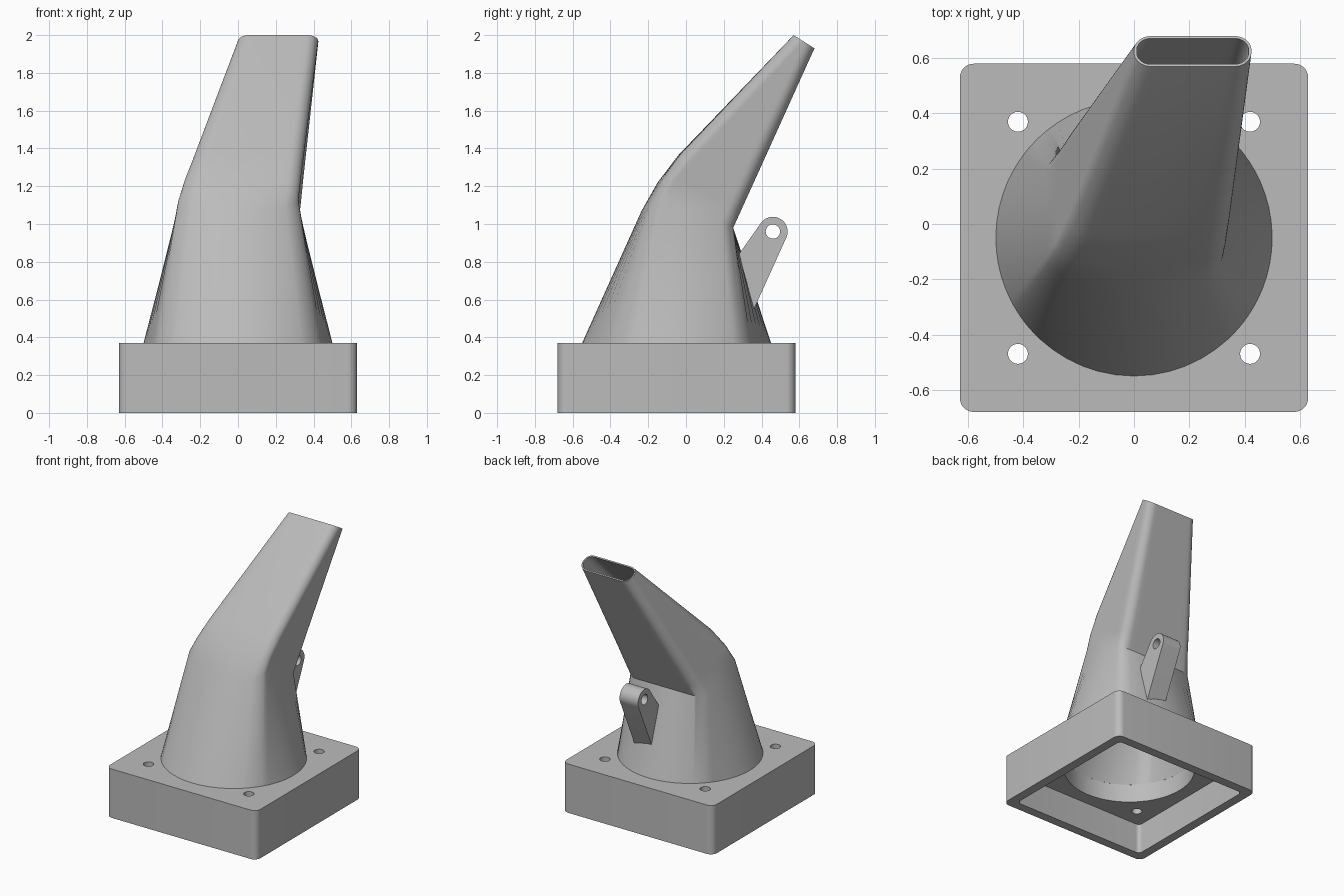
import bpy, bmesh, math
from mathutils import Vector

cube = bpy.data.objects.get("Cube")
if cube:
    bpy.data.objects.remove(cube, do_unlink=True)

grey = bpy.data.materials.new("plain grey")
grey.use_nodes = True
COLOUR = (0.5, 0.5, 0.5, 1)
grey.diffuse_color = COLOUR
grey.node_tree.nodes["Principled BSDF"].inputs["Base Color"].default_value = COLOUR

CY = -0.05          # centre of the base in y


def make(name, bm, angle=30):
    """Turn a bmesh into a smooth-shaded object with sharp edges kept."""
    bmesh.ops.remove_doubles(bm, verts=bm.verts, dist=1e-5)
    bmesh.ops.recalc_face_normals(bm, faces=bm.faces)
    mesh = bpy.data.meshes.new(name)
    bm.to_mesh(mesh)
    bm.free()
    mesh.materials.append(grey)
    obj = bpy.data.objects.new(name, mesh)
    bpy.context.collection.objects.link(obj)
    smooth(obj, angle)
    return obj


def smooth(obj, angle=30):
    bpy.ops.object.select_all(action='DESELECT')
    obj.select_set(True)
    bpy.context.view_layer.objects.active = obj
    bpy.ops.object.shade_smooth_by_angle(angle=math.radians(angle))


def prism(name, points, offset):
    """Extrude a closed outline of 3D points."""
    bm = bmesh.new()
    face = bm.faces.new([bm.verts.new(p) for p in points])
    out = bmesh.ops.extrude_face_region(bm, geom=[face])
    moved = [g for g in out["geom"] if isinstance(g, bmesh.types.BMVert)]
    bmesh.ops.translate(bm, verts=moved, vec=offset)
    return make(name, bm)


def arc(cx, cy, r, a0, a1, n):
    steps = [math.radians(a0 + (a1 - a0) * i / n) for i in range(n + 1)]
    return [(cx + r * math.cos(a), cy + r * math.sin(a)) for a in steps]


def circle(cx, cy, r, n=64):
    return arc(cx, cy, r, 0, 360, n)[:-1]


def rounded_rect(w, h, r, n=8):
    """Counter-clockwise outline with half sizes w, h."""
    pts = []
    for i, (sx, sy) in enumerate([(1, 1), (-1, 1), (-1, -1), (1, -1)]):
        pts += arc(sx * (w - r), sy * (h - r), r, 90 * i, 90 * i + 90, n)
    return pts


def cut(obj, cutters):
    """Subtract each cutter and remove it."""
    for cutter in cutters:
        cutter.hide_render = True
        mod = obj.modifiers.new("cut", 'BOOLEAN')
        mod.operation, mod.solver, mod.object = 'DIFFERENCE', 'EXACT', cutter
        bpy.context.view_layer.objects.active = obj
        bpy.ops.object.modifier_apply(modifier=mod.name)
        bpy.data.objects.remove(cutter, do_unlink=True)
    smooth(obj)


def flat(points, z, dy=0.0):
    return [(x, y + dy, z) for x, y in points]


# Base: open-bottomed box with a round opening and four screw holes
base = prism("base", flat(rounded_rect(0.63, 0.63, 0.05), 0, CY), (0, 0, 0.37))
cutters = [
    prism("cavity_cutter", flat(rounded_rect(0.56, 0.56, 0.03), -0.1, CY), (0, 0, 0.33)),
    prism("opening_cutter", flat(circle(0, CY, 0.46), 0.1), (0, 0, 0.4)),
]
for sx in (-1, 1):
    for sy in (-1, 1):
        hole = circle(sx * 0.42, CY + sy * 0.42, 0.036, 32)
        cutters.append(prism("screw_cutter", flat(hole, 0.1), (0, 0, 0.4)))
cut(base, cutters)


# Duct: lofted from a circle to a tilted slot, then back down the inside
def section(x0, x1, front, back, r, bow, lift, wall=0.0):
    """Rounded rectangle in a tilted plane, with bowed front and raised sides."""
    f, b = Vector((0, *front)), Vector((0, *back))
    w, h = (x1 - x0) / 2, (b - f).length / 2
    corners = rounded_rect(w - wall, h - wall, max(r - wall, 0.01))
    outline = []
    for i, p in enumerate(corners):          # subdivide the straight edges
        outline.append(p)
        q = corners[(i + 1) % len(corners)]
        if i % 9 == 8:
            outline += [tuple(Vector(p).lerp(Vector(q), k / 12)) for k in range(1, 12)]
    ring = []
    for u, s in outline:
        v = (s / h + 1) / 2
        v += bow / (2 * h) * (u / w) ** 2 * (1 - v)
        p = f.lerp(b, v)
        p.x = (x0 + x1) / 2 + u
        p.z += lift * min(v / 0.22, (1 - v) / 0.78)
        ring.append(p)
    return ring


def foot(ring, radius, z):
    """Circle whose points line up with those of a section."""
    xs, ys = [p.x for p in ring], [p.y for p in ring]
    cx, cy = (min(xs) + max(xs)) / 2, (min(ys) + max(ys)) / 2
    w, h = max(xs) - min(xs), max(ys) - min(ys)
    angles = [math.atan2((p.y - cy) / h, (p.x - cx) / w) for p in ring]
    return [Vector((radius * math.cos(a), CY + radius * math.sin(a), z)) for a in angles]


SECTIONS = [  # x0, x1, front (y, z), back (y, z), corner radius, bow, lift
    (-0.315, 0.32, (-0.235, 1.07), (0.25, 0.98), 0.07, 0.06, 0.08),
    (-0.28, 0.332, (-0.15, 1.22), (0.293, 1.075), 0.07, 0.03, 0.05),
    (-0.237, 0.346, (-0.04, 1.365), (0.358, 1.218), 0.07, 0.01, 0.01),
    (0.0, 0.425, (0.57, 2.0), (0.68, 1.93), 0.06, 0.0, 0.0),
]
outer = [section(*s) for s in SECTIONS]
inner = [section(*s, wall=t) for s, t in zip(SECTIONS, (0.022, 0.02, 0.018, 0.01))]
rings = [foot(outer[0], 0.5, 0.37)] + outer + inner[::-1] + [foot(inner[0], 0.46, 0.37)]

bm = bmesh.new()
loops = [[bm.verts.new(p) for p in ring] for ring in rings]
for lower, upper in zip(loops, loops[1:]):
    for i in range(len(lower)):
        j = (i + 1) % len(lower)
        bm.faces.new((lower[i], lower[j], upper[j], upper[i]))
make("duct", bm)

# Mounting lug on the back of the duct, with a pin hole
LUG_X, LUG_W = 0.025, 0.155
profile = [(0.28, 0.84), (0.36, 0.55)] + arc(0.46, 0.96, 0.078, -25, 142, 24)
lug = prism("mounting_lug", [(LUG_X, y, z) for y, z in profile], (LUG_W, 0, 0))
pin = circle(0.46, 0.96, 0.038, 32)
cut(lug, [prism("pin_cutter", [(LUG_X - 0.1, y, z) for y, z in pin], (LUG_W + 0.2, 0, 0))])
